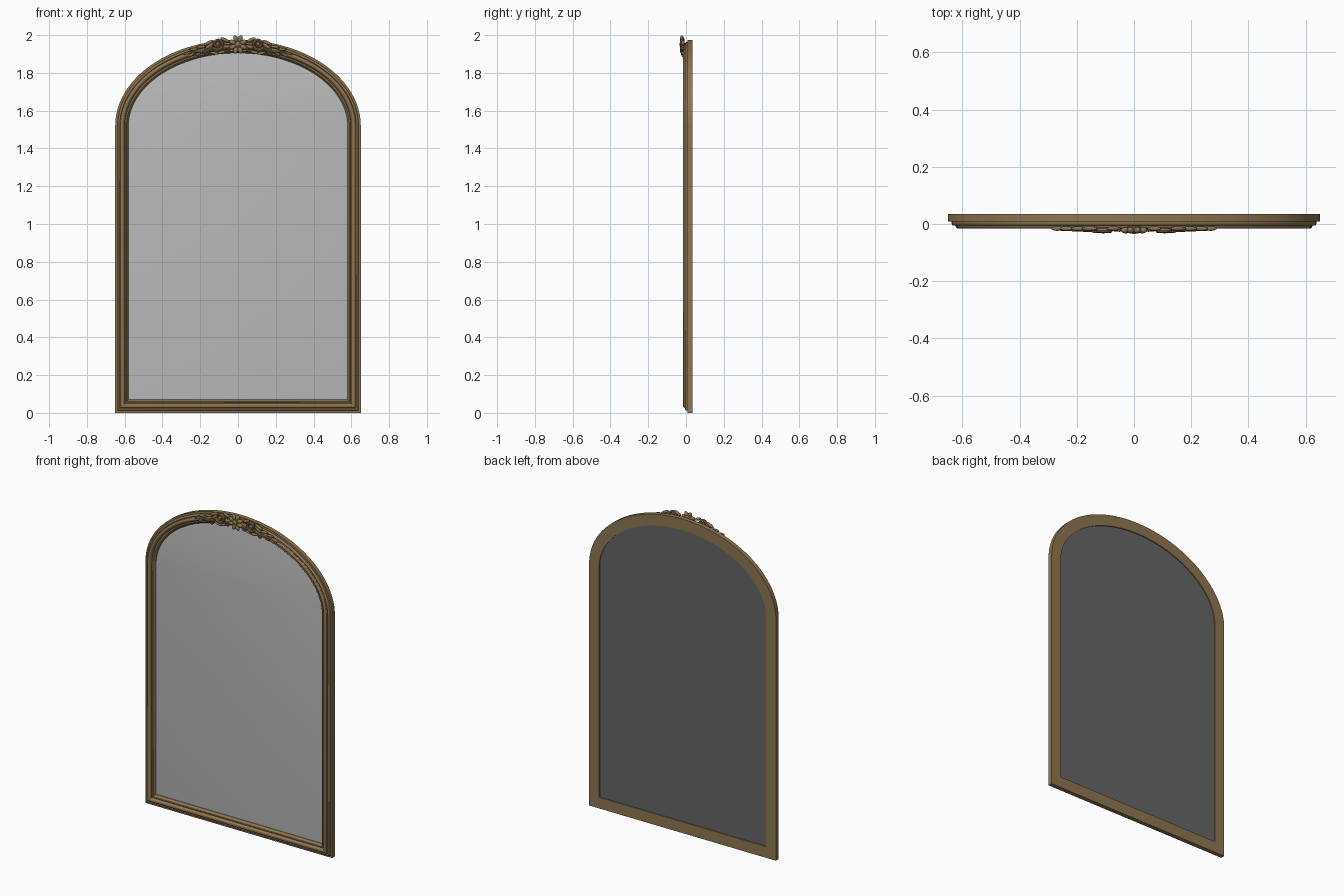
import bpy, bmesh, math
from mathutils import Matrix, Vector

if "Cube" in bpy.data.objects:
    bpy.data.objects.remove(bpy.data.objects["Cube"])

def material(name, rgb):
    m = bpy.data.materials.new(name)
    m.diffuse_color = (*rgb, 1)
    m.use_nodes = True
    m.node_tree.nodes["Principled BSDF"].inputs["Base Color"].default_value = m.diffuse_color
    return m

GOLD = material("antique gold", (0.27, 0.18, 0.085))
GLASS = material("mirror silver", (0.50, 0.50, 0.50))
BACK = material("dark backing", (0.13, 0.13, 0.13))

def finish(bm, name, mat):
    bmesh.ops.recalc_face_normals(bm, faces=bm.faces)
    me = bpy.data.meshes.new(name)
    bm.to_mesh(me)
    bm.free()
    me.materials.append(mat)
    ob = bpy.data.objects.new(name, me)
    bpy.context.collection.objects.link(ob)
    bpy.ops.object.select_all(action='DESELECT')
    ob.select_set(True)
    bpy.context.view_layer.objects.active = ob
    bpy.ops.object.shade_smooth_by_angle(angle=math.radians(35))
    return ob

# Outer outline: square foot, elliptical head; each point has its inward direction
A, B, SPRING = 0.65, 0.455, 1.52
path = [((-A, 0), (1, 1)), ((A, 0), (-1, 1))]
N = 72
for i in range(N + 1):
    t = math.pi * i / N
    c, s = math.cos(t), math.sin(t)
    n = Vector((c / A, s / B)).normalized()
    path.append(((A * c, SPRING + B * s), (-n.x, -n.y)))

def sweep(profile, name, mat, closed):
    """Sweep (inset, y) profile round the outline; open profiles get capped."""
    bm = bmesh.new()
    rings = [[bm.verts.new((p[0] + w * d[0], y, p[1] + w * d[1])) for p, d in path]
             for w, y in profile]
    pairs = list(zip(rings, rings[1:])) + ([(rings[-1], rings[0])] if closed else [])
    for a, b in pairs:
        for i in range(len(path)):
            j = (i + 1) % len(path)
            bm.faces.new((a[i], a[j], b[j], b[i]))
    if not closed:
        bm.faces.new(rings[0])
        bm.faces.new(rings[-1])
    return finish(bm, name, mat)

def bead(w, y, rw, ry, k=6):
    return [(w - rw * math.cos(math.pi * i / k), y - ry * math.sin(math.pi * i / k))
            for i in range(k + 1)]

# Moulded frame
profile = ([(0, 0.035), (0, 0.008), (0.012, 0.008), (0.012, 0.002)]
           + bead(0.019, 0.0, 0.006, 0.005) + [(0.026, -0.008)]
           + bead(0.037, -0.008, 0.010, 0.008) + [(0.048, -0.006), (0.051, -0.002)]
           + bead(0.057, -0.002, 0.005, 0.005) + [(0.063, 0.003), (0.070, 0.011), (0.070, 0.035)])
sweep(profile, "frame", GOLD, True)

# Bevelled mirror and its backing board
sweep([(0.069, 0.020), (0.069, 0.015), (0.086, 0.012)], "mirror_glass", GLASS, False)
sweep([(0.069, 0.029), (0.069, 0.020)], "backing_board", BACK, False)

# Carved ornament helpers
def blob(bm, x, y, z, size, ang=0, seg=14):
    """Ellipsoid with its long axis turned by ang in the xz plane."""
    m = (Matrix.Translation((x, y, z)) @ Matrix.Rotation(-ang, 4, 'Y')
         @ Matrix.Diagonal((*size, 1)))
    bmesh.ops.create_uvsphere(bm, u_segments=seg, v_segments=8, radius=1, matrix=m)

def tube(bm, pts, seg=8):
    """Tapered tube through (x, y, z, radius) points."""
    rings = []
    for i, (x, y, z, r) in enumerate(pts):
        a, b = pts[max(i - 1, 0)], pts[min(i + 1, len(pts) - 1)]
        t = Vector((b[0] - a[0], 0, b[2] - a[2])).normalized()
        side = Vector((-t.z, 0, t.x))
        rings.append([bm.verts.new(Vector((x, y, z)) + side * r * math.cos(q)
                      + Vector((0, 1.2 * r * math.sin(q), 0)))
                      for q in (2 * math.pi * k / seg for k in range(seg))])
    for a, b in zip(rings, rings[1:]):
        for k in range(seg):
            bm.faces.new((a[k], a[(k + 1) % seg], b[(k + 1) % seg], b[k]))
    bm.faces.new(rings[0])
    bm.faces.new(rings[-1])

def spiral(cx, cz, r0, r1, a0, a1, y, thick, tail=(), k=30):
    pts = []
    for i in range(k + 1):
        f = i / k
        a = math.radians(a0 + (a1 - a0) * f)
        r = r0 + (r1 - r0) * f
        pts.append((cx + r * math.cos(a), y, cz + r * math.sin(a), thick * (0.75 + 0.25 * f)))
    return pts + list(tail)

def crest_z(x, w=0.035):
    return SPRING + (B - w) * math.sqrt(1 - (x / (A - w)) ** 2)

# Central flower
bm = bmesh.new()
for i in range(8):
    a = math.tau * i / 8 + math.pi / 8
    blob(bm, 0.031 * math.cos(a), -0.022, 1.950 + 0.033 * math.sin(a), (0.019, 0.011, 0.0125), a)
blob(bm, 0, -0.018, 1.95, (0.030, 0.012, 0.030))
blob(bm, 0, -0.025, 1.95, (0.013, 0.010, 0.013))
finish(bm, "flower", GOLD)

# Scrolls and leaves, one set per side
for side, label in ((1, "right"), (-1, "left")):
    bm = bmesh.new()
    # large volute flowing into the trailing stem
    tail = [(x, -0.019, crest_z(x) + dz, r) for x, dz, r in
            ((0.150, -0.005, .0075), (0.170, -0.010, .007), (0.195, -0.008, .006),
             (0.225, 0.0, .005), (0.255, 0.004, .004), (0.285, 0.004, .002))]
    tube(bm, spiral(0.108, 1.952, 0.006, 0.033, -240, 330, -0.022, 0.0085, tail))
    blob(bm, 0.108, -0.024, 1.952, (0.009, 0.010, 0.009))
    # small lower volute and upper curl
    tube(bm, spiral(0.170, 1.906, 0.004, 0.017, 400, 60, -0.020, 0.006))
    tube(bm, spiral(0.062, 1.925, 0.004, 0.015, 500, 130, -0.020, 0.006))
    finish(bm, "scroll_" + label, GOLD).scale.x = side

    bm = bmesh.new()
    for x, z, ln, wd, deg in ((0.155, 1.960, 0.030, 0.009, -25), (0.150, 1.943, 0.028, 0.009, -35),
                              (0.195, 1.938, 0.026, 0.008, -5), (0.205, 1.905, 0.024, 0.008, -40),
                              (0.235, 1.925, 0.024, 0.007, 0), (0.245, 1.897, 0.022, 0.007, -35),
                              (0.268, 1.905, 0.022, 0.006, -15), (0.070, 1.975, 0.026, 0.009, 25),
                              (0.085, 1.910, 0.026, 0.008, -15), (0.125, 1.905, 0.026, 0.008, 10)):
        blob(bm, x, -0.016, z, (ln, 0.008, wd), math.radians(deg))
    finish(bm, "leaves_" + label, GOLD).scale.x = side
